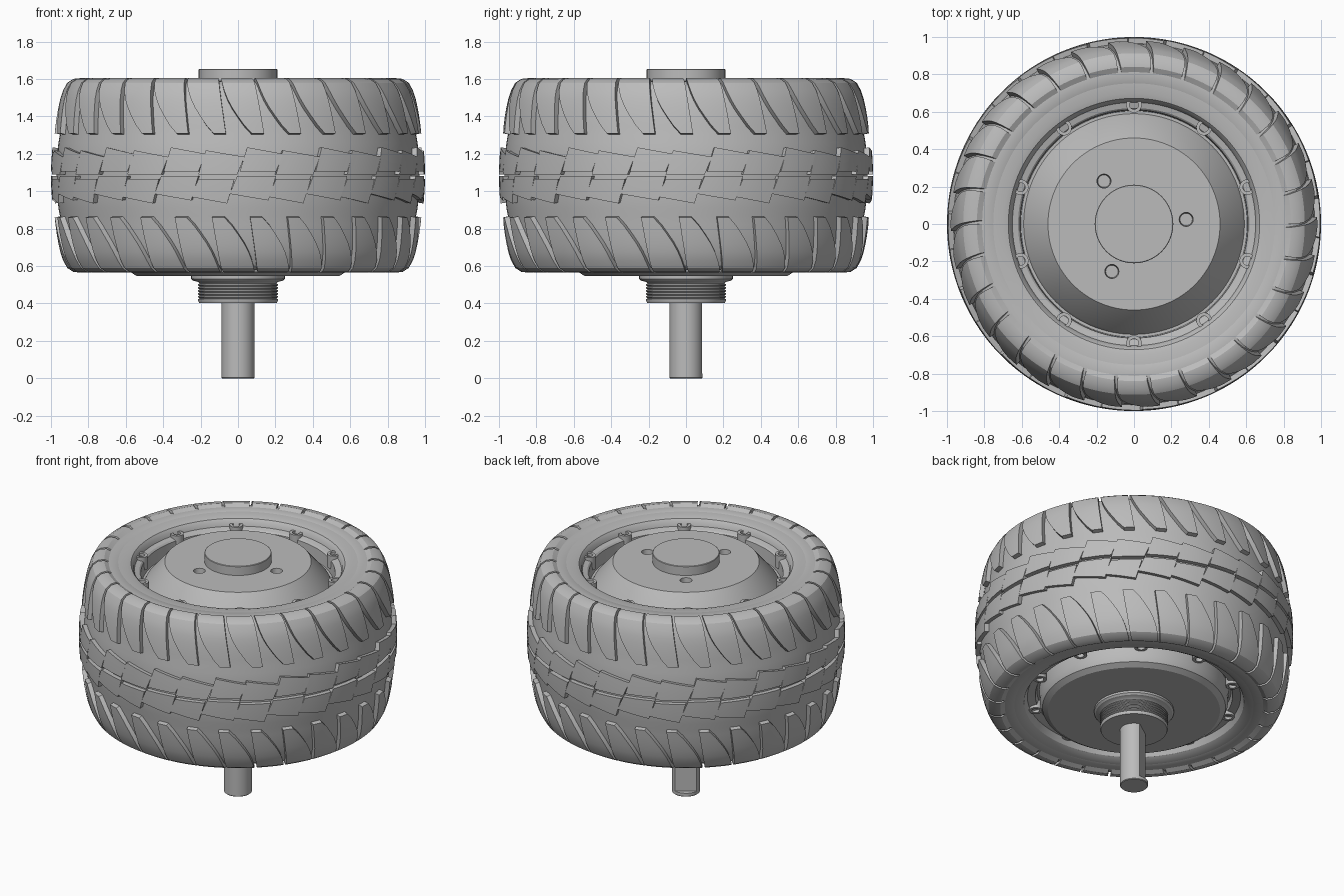
import bpy, bmesh, math
from mathutils import Vector

old = bpy.data.objects.get("Cube")
if old:
    bpy.data.objects.remove(old)

grey = bpy.data.materials.new("plain grey")
grey.use_nodes = True
colour = (0.5, 0.5, 0.5, 1)
grey.diffuse_color = colour
grey.node_tree.nodes["Principled BSDF"].inputs["Base Color"].default_value = colour

MID = 1.085           # height of the tread centre line
PITCH = math.tau / 30  # one tread repeat


def activate(ob):
    bpy.ops.object.select_all(action="DESELECT")
    ob.select_set(True)
    bpy.context.view_layer.objects.active = ob


def finish(name, bm, smooth=True):
    bmesh.ops.recalc_face_normals(bm, faces=bm.faces)
    me = bpy.data.meshes.new(name)
    bm.to_mesh(me)
    bm.free()
    me.materials.append(grey)
    ob = bpy.data.objects.new(name, me)
    bpy.context.collection.objects.link(ob)
    if smooth:
        activate(ob)
        bpy.ops.object.shade_smooth_by_angle(angle=math.radians(28))
    return ob


def lathe(bm, profile, steps, centre=(0, 0)):
    """Spin a closed (radius, z) outline about a vertical axis."""
    cx, cy = centre
    verts = [bm.verts.new((cx + r, cy, z)) for r, z in profile]
    edges = [bm.edges.new((a, b)) for a, b in zip(verts, verts[1:])]
    if profile[0][0] > 0:
        edges.append(bm.edges.new((verts[-1], verts[0])))
    bmesh.ops.spin(bm, geom=verts + edges, cent=(cx, cy, 0), axis=(0, 0, 1),
                   angle=math.tau, steps=steps, use_merge=True)
    bmesh.ops.remove_doubles(bm, verts=bm.verts, dist=1e-5)


def turned(name, profile, steps=128, smooth=True):
    bm = bmesh.new()
    lathe(bm, profile, steps)
    return finish(name, bm, smooth)


# Shoulder outline as (radius, distance from the tread centre line)
shoulder = [(.84, .52), (.88, .516), (.913, .495), (.935, .455), (.95, .41),
            (.96, .365), (.968, .32), (.975, .27), (.98, .225)]
crown = [(.988, .18), (.994, .12), (.998, .06)]


def sunk(r, t, depth):
    return r - depth, t * (1 - depth)


# Tyre carcass, lying just beneath the tread blocks
half = [sunk(r, t, .028) for r, t in shoulder + crown]
side = [(.74, .44), (.74, .495), (.755, .503)]
upper = [(r, MID + t) for r, t in side + half]
lower = [(r, MID - t) for r, t in reversed(side + half)]
turned("tyre_carcass", upper + lower)


def tread_block(bm, surface, nu, nv, side, turn):
    """Raise a curved block; surface(i, j) gives angle, radius and offset."""
    def layer(depth):
        rows = []
        for i in range(nu + 1):
            row = []
            for j in range(nv + 1):
                ang, r, t = surface(i / nu, j / nv)
                r, t = sunk(r, t, depth)
                a = turn + side * ang
                row.append(bm.verts.new((r * math.cos(a), r * math.sin(a), MID + side * t)))
            rows.append(row)
        return rows

    top, base = layer(0), layer(.045)
    for i in range(nu):
        for j in range(nv):
            bm.faces.new((top[i][j], top[i + 1][j], top[i + 1][j + 1], top[i][j + 1]))

    def rim(g):
        return (g[0] + [row[-1] for row in g[1:]] + g[-1][-2::-1]
                + [row[0] for row in g[-2:0:-1]])

    a, b = rim(top), rim(base)
    for k in range(len(a)):
        n = (k + 1) % len(a)
        bm.faces.new((a[k], a[n], b[n], b[k]))


# Curved, tapering shoulder lugs
def lug(u, v):
    r, t = shoulder[round(v * (len(shoulder) - 1))]
    left = .18 * v * v
    right = .188 + .06 * v
    return left + (right - left) * u, r, t


bm = bmesh.new()
for side in (1, -1):
    for k in range(30):
        tread_block(bm, lug, 5, len(shoulder) - 1, side, k * PITCH)
finish("shoulder_lugs", bm)


# Stepped centre blocks, two teeth to each
def tooth(second):
    start = PITCH if second else .014
    width = 2 * PITCH - start if second else PITCH - start
    drop = .016 if second else 0

    def surface(u, v):
        low = .02 - drop
        high = .15 - drop - .035 * u
        t = low + (high - low) * v
        return start + width * u + .04 * v, 1 - .35 * t * t, t
    return surface


bm = bmesh.new()
for side in (1, -1):
    for k in range(15):
        for second in (False, True):
            tread_block(bm, tooth(second), 5, 2, side, 2 * k * PITCH + .1)
finish("centre_tread_blocks", bm)

# Rim and hub shell
hub = turned("wheel_hub", [
    (0, 1.592), (.46, 1.592), (.58, 1.45), (.59, 1.43), (.605, 1.43),
    (.61, 1.515), (.62, 1.525), (.65, 1.533), (.658, 1.56), (.672, 1.577),
    (.70, 1.585), (.76, 1.587), (.76, .583), (.72, .588), (.69, .605),
    (.67, .645), (.62, .655), (.61, .69), (.595, .69), (.59, .605),
    (.575, .568), (.54, .546), (0, .546)], smooth=False)

# Three blind holes in the hub face
bm = bmesh.new()
for k in range(3):
    a = math.radians(5 + 120 * k)
    lathe(bm, [(0, 1.53), (.033, 1.53), (.042, 1.65), (0, 1.65)], 24,
          (.28 * math.cos(a), .28 * math.sin(a)))
cutter = finish("hole_cutter", bm, False)
cutter.hide_render = True
cut = hub.modifiers.new("holes", "BOOLEAN")
cut.operation = "DIFFERENCE"
cut.object = cutter
activate(hub)
bpy.ops.object.modifier_apply(modifier=cut.name)
bpy.data.objects.remove(cutter)
activate(hub)
bpy.ops.object.shade_smooth_by_angle(angle=math.radians(28))

# Bolt bosses with sunken centres on both faces
for name, face, inward in (("upper_bolt_bosses", 1.55, -1), ("lower_bolt_bosses", .633, 1)):
    bm = bmesh.new()
    floor, root = face + inward * .03, face + inward * .09
    for k in range(10):
        a = math.tau * (k + .5) / 10 + math.pi / 5 - math.pi / 10 + math.pi / 10
        a = math.pi / 2 + math.tau * k / 10
        lathe(bm, [(0, floor), (.024, floor), (.024, face), (.042, face),
                   (.042, root), (0, root)], 20,
              (.637 * math.cos(a), .637 * math.sin(a)))
    finish(name, bm)

# Cap on the outer face
turned("hub_cap", [(0, 1.655), (.207, 1.655), (.21, 1.652), (.21, 1.56), (0, 1.56)], 96)

# Threaded collar beneath the hub
collar = [(0, .56), (.25, .56), (.25, .532), (.24, .522), (.215, .516)]
z = .508
while z > .415:
    collar += [(.205, z), (.214, z - .005), (.214, z - .011)]
    z -= .016
collar += [(.208, .403), (0, .403)]
turned("threaded_collar", collar, 96)

# Axle with one long flat
bm = bmesh.new()
lathe(bm, [(0, 0), (.084, 0), (.088, .004), (.088, .025), (.088, .026), (.088, .42), (0, .42)], 64)
facing = Vector((math.cos(math.radians(125)), math.sin(math.radians(125)), 0))
for v in bm.verts:
    over = v.co.dot(facing) - .056
    if v.co.z > .0255 and over > 0:
        v.co -= facing * over
finish("axle", bm)
